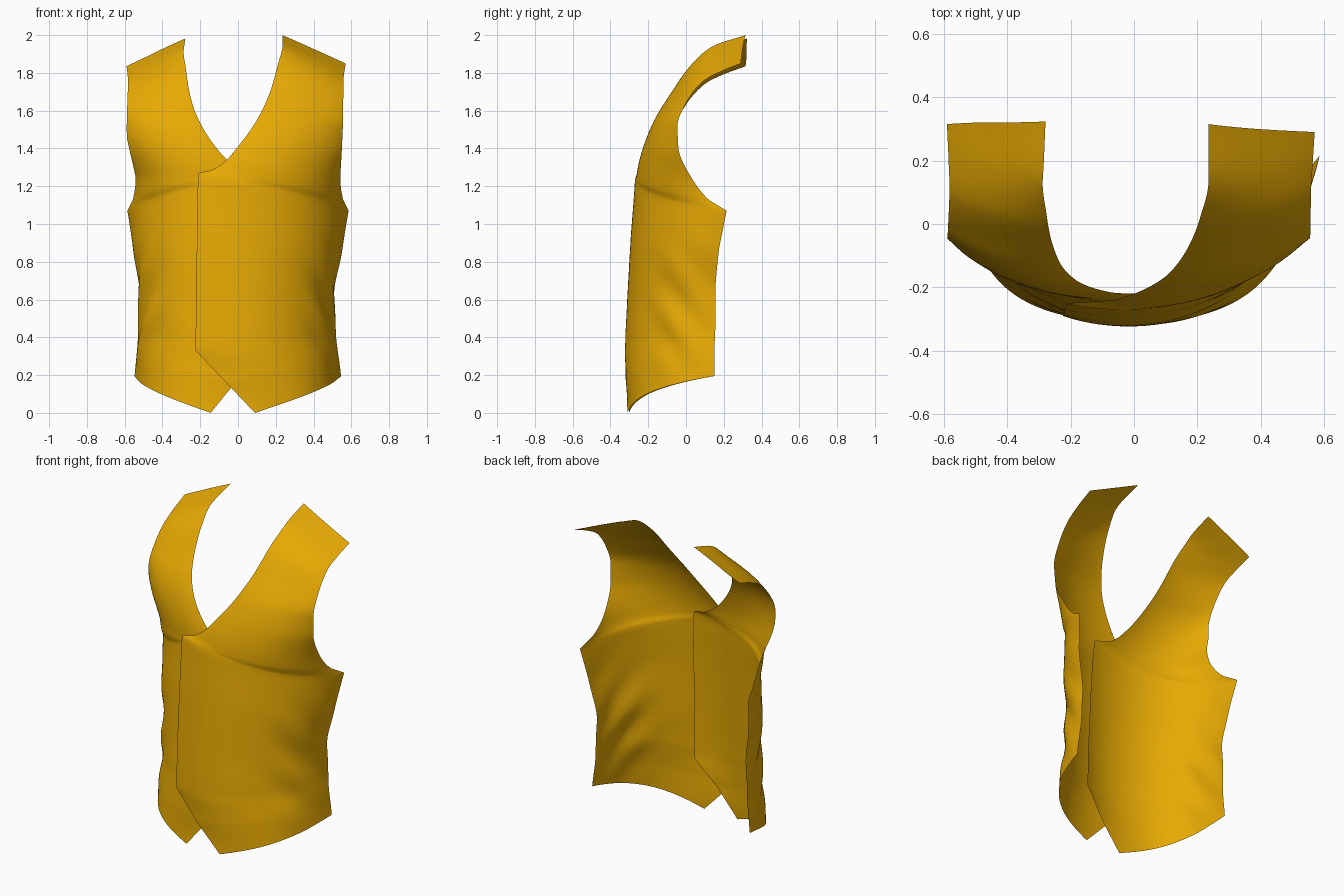
import bpy, math
from mathutils import Vector

if "Cube" in bpy.data.objects:
    bpy.data.objects.remove(bpy.data.objects["Cube"])

# Rows from hem to shoulder: front edge xyz, two section handles xy, side edge xyz
ROWS = [
    (.09, -.31, 0, .28, -.285, .49, -.23, .545, .15, .195),
    (-.067, -.315, .165, .2, -.345, .50, -.225, .53, .15, .32),
    (-.225, -.29, .33, .1, -.40, .50, -.22, .517, .155, .45),
    (-.222, -.285, .6, .1, -.38, .50, -.21, .51, .155, .62),
    (-.217, -.27, .95, .1, -.35, .515, -.215, .553, .175, .87),
    (-.212, -.252, 1.265, .1, -.315, .49, -.23, .585, .215, 1.07),
    (-.14, -.245, 1.285, .115, -.303, .475, -.228, .558, .125, 1.125),
    (-.07, -.24, 1.33, .14, -.283, .455, -.215, .542, .035, 1.235),
    (0, -.22, 1.41, .18, -.245, .425, -.19, .55, -.04, 1.4),
    (.1, -.165, 1.55, .23, -.185, .43, -.145, .555, -.045, 1.52),
    (.17, -.075, 1.7, .28, -.09, .44, -.06, .557, 0, 1.64),
    (.21, .025, 1.84, .31, .01, .45, .03, .558, .09, 1.755),
    (.235, .14, 1.94, .33, .13, .46, .155, .563, .18, 1.805),
    (.235, .315, 2, .35, .3, .46, .295, .57, .29, 1.85),
]
STEPS, COLS = 8, 44


def slope(i, c):
    # Limited slope so curves never overshoot the rows
    if i == 0 or i == len(ROWS) - 1:
        j = min(i, len(ROWS) - 2)
        return ROWS[j + 1][c] - ROWS[j][c]
    a = ROWS[i][c] - ROWS[i - 1][c]
    b = ROWS[i + 1][c] - ROWS[i][c]
    return 2 * a * b / (a + b) if a * b > 0 else 0


def control(k, f, c):
    # Straight front edge below the neck, sharp point under the arm
    a, b = ROWS[k][c], ROWS[k + 1][c]
    if (c < 3 and k < 5) or (c > 6 and k in (4, 5)):
        return a + (b - a) * f
    f2, f3 = f * f, f * f * f
    return ((2 * f3 - 3 * f2 + 1) * a + (f3 - 2 * f2 + f) * slope(k, c)
            + (3 * f2 - 2 * f3) * b + (f3 - f2) * slope(k + 1, c))


def bump(v, mid, width):
    return math.exp(-((v - mid) / width) ** 2)


def ramp(v, a, b):
    return min(1, max(0, (v - a) / (b - a)))


def point(k, f, s):
    r = [control(k, f, c) for c in range(10)]
    za, zb = r[2], r[9]
    pts = (Vector(r[0:3]), Vector((r[3], r[4], za + (zb - za) / 3)),
           Vector((r[5], r[6], za + (zb - za) * 2 / 3)), Vector(r[7:10]))
    w = ((1 - s) ** 3, 3 * s * (1 - s) ** 2, 3 * s * s * (1 - s), s ** 3)
    p = sum((q * a for q, a in zip(pts, w)), Vector())
    # Soft diagonal drag folds on the flank
    fold = .010 * math.sin(20 * (p.z + 1.2 * p.y)) * bump(s, .8, .17) * bump(p.z, .55, .3)
    out = Vector((p.x, p.y - .1, 0)).normalized()
    return p + out * fold


def tuck(p, s):
    # Mirror a point to the other side, beneath the upper panel
    z = p.z
    shift = min(.055 + .14 * z, .1, .1 - .14 * (z - 1.6)) + .02 * bump(z, 1.4, .15)
    shift = shift * (1 - s) + s * (.035 * ramp(z, 1.25, 1.45) - .015 * ramp(z, 1.5, 1.85)
                                   + .015 * bump(z, .55, .25))
    gap = .028 * (1 - s * s) * (.25 + .75 * ramp(z, 0, .3)) * (1 - .7 * ramp(z, 1.25, 1.5))
    top = ramp(z, 1.6, 1.9)
    return Vector((-p.x - shift, p.y + gap + .03 * s * top, z - .018 * top))


def panel(name, under, mat):
    verts, faces = [], []
    n = (len(ROWS) - 1) * STEPS
    for i in range(n + 1):
        k = min(i // STEPS, len(ROWS) - 2)
        for j in range(COLS + 1):
            s = j / COLS
            p = point(k, i / STEPS - k, s)
            verts.append(tuck(p, s) if under else p)
    for i in range(n):
        for j in range(COLS):
            a = i * (COLS + 1) + j
            q = (a, a + 1, a + COLS + 2, a + COLS + 1)
            faces.append(q[::-1] if under else q)
    me = bpy.data.meshes.new(name)
    me.from_pydata(verts, [], faces)
    me.polygons.foreach_set("use_smooth", [True] * len(me.polygons))
    me.materials.append(mat)
    ob = bpy.data.objects.new(name, me)
    bpy.context.collection.objects.link(ob)


cloth = bpy.data.materials.new("mustard_cloth")
cloth.diffuse_color = (.8, .4, .001, 1)
cloth.use_nodes = True
cloth.node_tree.nodes["Principled BSDF"].inputs["Base Color"].default_value = cloth.diffuse_color

# Overlapping front panels of the waistcoat
panel("left_front_panel", False, cloth)
panel("right_front_panel", True, cloth)
